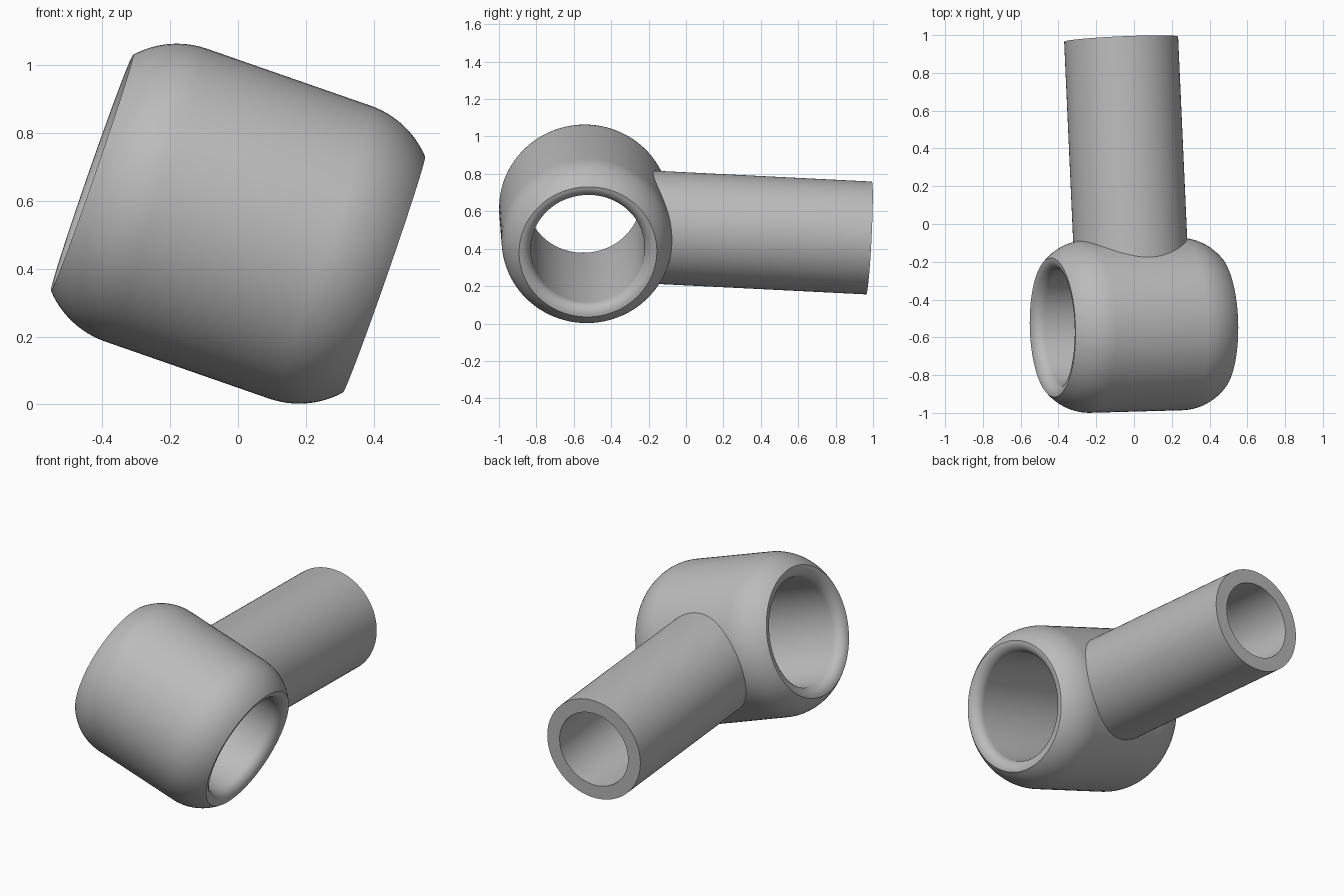
import bpy
import bmesh
from math import sin, cos, radians, pi
from mathutils import Vector

cube = bpy.data.objects.get("Cube")
if cube:
    bpy.data.objects.remove(cube, do_unlink=True)

# Single grey metal
grey = bpy.data.materials.new("grey_metal")
grey.use_nodes = True
grey.diffuse_color = (0.5, 0.5, 0.5, 1)
grey.node_tree.nodes["Principled BSDF"].inputs["Base Color"].default_value = (0.5, 0.5, 0.5, 1)

CENTRE = Vector((0, -0.536, 0.533))
STEM_AXIS = Vector((-0.045, 1, -0.05)).normalized()
BARREL_AXIS = Vector((0.945, 0.026, -0.329)).normalized()


def arc(t, r, radius, start, end, steps):
    """Points (distance along axis, radius); angle 0 points outward, 90 along the axis."""
    angles = [radians(start + (end - start) * i / steps) for i in range(steps + 1)]
    return [(t + radius * sin(a), r + radius * cos(a)) for a in angles]


def lathe(name, profile, axis, segments=96):
    """Spin a closed profile round the given axis through the barrel centre."""
    bm = bmesh.new()
    verts = [bm.verts.new((r, 0, t)) for t, r in profile]
    edges = [bm.edges.new((v, verts[i - 1])) for i, v in enumerate(verts)]
    bmesh.ops.spin(bm, geom=verts + edges, cent=(0, 0, 0), axis=(0, 0, 1),
                   angle=2 * pi, steps=segments, use_merge=True)
    bmesh.ops.remove_doubles(bm, verts=bm.verts, dist=0.0001)
    bmesh.ops.recalc_face_normals(bm, faces=bm.faces)
    mesh = bpy.data.meshes.new(name)
    bm.to_mesh(mesh)
    bm.free()
    mesh.materials.append(grey)
    obj = bpy.data.objects.new(name, mesh)
    bpy.context.collection.objects.link(obj)
    obj.location = CENTRE
    obj.rotation_euler = axis.to_track_quat('Z', 'Y').to_euler()
    bpy.ops.object.select_all(action='DESELECT')
    obj.select_set(True)
    bpy.context.view_layer.objects.active = obj
    bpy.ops.object.shade_smooth_by_angle(angle=radians(30))
    return obj


# Barrel: rounded shoulders outside, sharp rim, filleted through-bore
shoulder = arc(0.256, 0.187, 0.27, 0, 47.8, 12)
mouth = arc(0.396, 0.365, 0.06, 90, 180, 8)[1:]
half = shoulder + mouth
lathe("barrel", half + [(-t, r) for t, r in reversed(half)], BARREL_AXIS)

# Hollow stem, rooted in the barrel wall
lathe("stem", [(0.32, 0.222), (0.32, 0.302), (1.518, 0.302), (1.518, 0.222)], STEM_AXIS)
